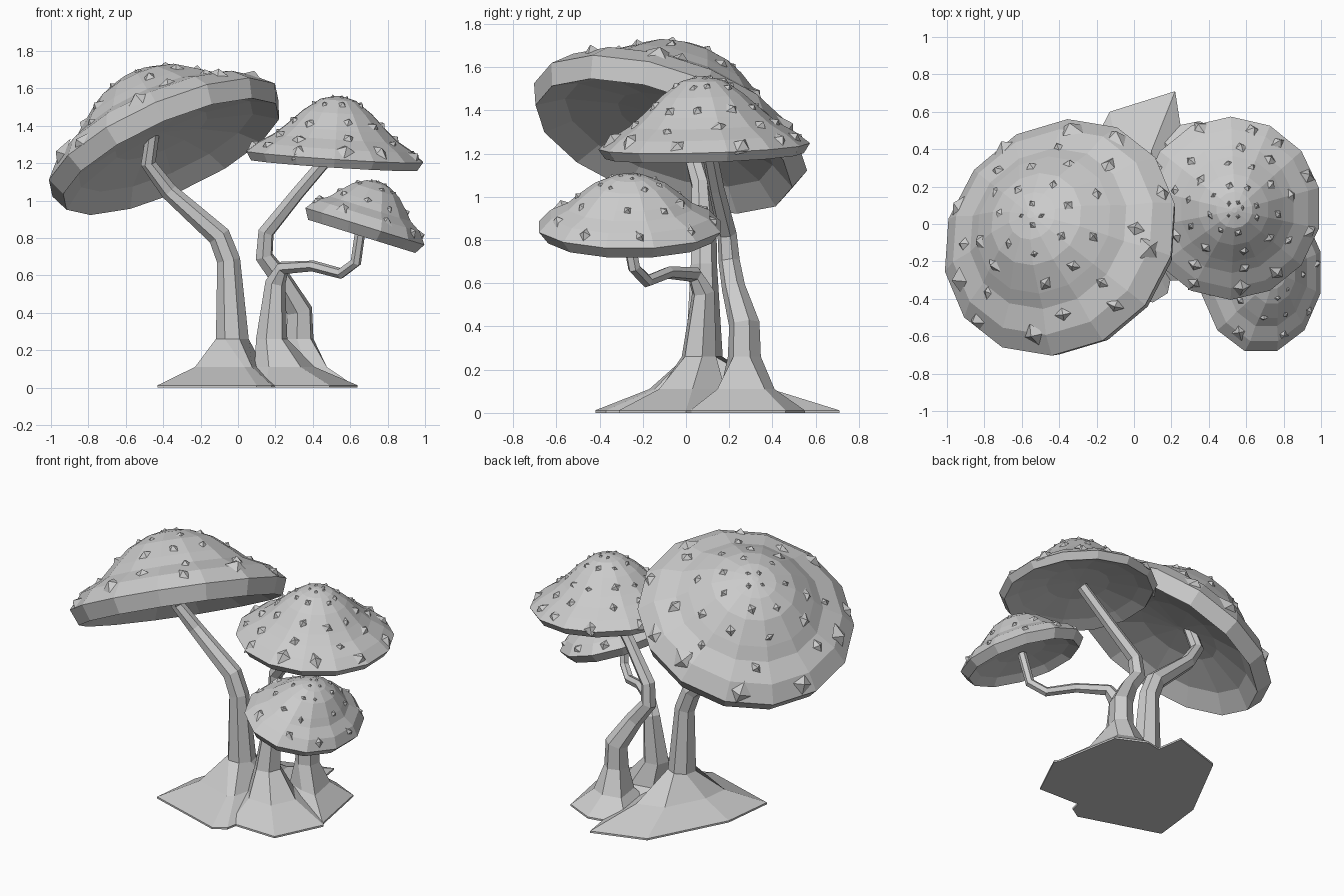
import bpy, bmesh, math, random
from mathutils import Vector, Matrix

random.seed(4)
cube = bpy.data.objects.get("Cube")
if cube:
    bpy.data.objects.remove(cube, do_unlink=True)

grey = bpy.data.materials.new("plain_grey")
grey.use_nodes = True
colour = (0.6, 0.6, 0.6, 1)
grey.diffuse_color = colour
grey.node_tree.nodes["Principled BSDF"].inputs["Base Color"].default_value = colour


def finish(name, bm, matrix=None):
    """Turn a bmesh into a flat shaded object."""
    bmesh.ops.recalc_face_normals(bm, faces=bm.faces)
    if matrix:
        bm.transform(matrix)
    mesh = bpy.data.meshes.new(name)
    bm.to_mesh(mesh)
    bm.free()
    mesh.materials.append(grey)
    obj = bpy.data.objects.new(name, mesh)
    bpy.context.collection.objects.link(obj)
    return obj


def skin(bm, rings):
    """Bridge a list of equal rings of points and close both ends."""
    loops = [[bm.verts.new(p) for p in ring] for ring in rings]
    n = len(loops[0])
    for a, b in zip(loops, loops[1:]):
        for i in range(n):
            j = (i + 1) % n
            bm.faces.new((a[i], a[j], b[j], b[i]))
    bm.faces.new(loops[0])
    bm.faces.new(loops[-1])


# Cap sections as (radius, height) fractions: two upper skins and the hollow underside
FULL = [(0.03, 1), (0.2, 0.95), (0.39, 0.82), (0.58, 0.59), (0.68, 0.45), (0.87, 0.31), (1, 0.1)]
SLIM = [(0.03, 1), (0.2, 0.94), (0.39, 0.75), (0.58, 0.5), (0.7, 0.36), (0.87, 0.22), (1, 0.07)]
UNDER = [(0.76, 0.04), (0.4, 0.17), (0.03, 0.2)]


def on_top(top, r):
    """Height and outward slope of the upper skin at radius fraction r."""
    for (r0, h0), (r1, h1) in zip(top, top[1:]):
        if r0 <= r <= r1:
            return h0 + (h1 - h0) * (r - r0) / (r1 - r0), (h0 - h1) / (r1 - r0)
    return 1, 0


def cap(name, top, lip, centre, tilt, rx, ry, height, sides, spots):
    turn = Vector((0, 0, 1)).rotation_difference(Vector(tilt))
    place = Matrix.Translation(centre) @ turn.to_matrix().to_4x4()
    bm = bmesh.new()
    angles = [math.tau * (i + 0.5) / sides for i in range(sides)]
    skin(bm, [[(r * rx * math.cos(a), r * ry * math.sin(a), h * height) for a in angles]
              for r, h in top + [lip] + UNDER])
    finish(name, bm, place)

    # Pyramid warts in rings over the cap
    bm = bmesh.new()
    for ring, (r, count) in enumerate(spots):
        for i in range(count):
            a = math.tau * (i + 0.37 * ring + random.uniform(-0.2, 0.2)) / count
            rr = r + random.uniform(-0.05, 0.05) * r
            h, slope = on_top(top, rr)
            c, s = math.cos(a), math.sin(a)
            normal = Vector((c * slope * height / rx, s * slope * height / ry, 1)).normalized()
            size = (0.038 + 0.04 * r) * (0.32 + rx) * random.uniform(0.75, 1.1)
            spin = Vector((0, 0, 1)).rotation_difference(normal).to_matrix().to_4x4()
            spot = Vector((rr * rx * c, rr * ry * s, h * height)) - normal * 0.014
            m = (Matrix.Translation(spot) @ spin
                 @ Matrix.Rotation(random.uniform(0, 3), 4, "Z")
                 @ Matrix.Diagonal((1, random.uniform(0.65, 1), 1, 1)))
            base = [bm.verts.new(m @ Vector((size * math.cos(k * math.pi / 2),
                                             size * math.sin(k * math.pi / 2), 0)))
                    for k in range(4)]
            tip = bm.verts.new(m @ Vector((0.2 * size, 0, 0.015 + size * 0.33)))
            bm.faces.new(base)
            for k in range(4):
                bm.faces.new((base[k], base[(k + 1) % 4], tip))
    finish(name + "_warts", bm, place)


def stem(name, outline, path):
    """Bent stalk following (x, y, z, radius) points, flaring into a foot outline."""
    points = [Vector(p[:3]) for p in path]
    hub, n = points[0], len(outline)
    feet = [Vector((x, y, 0.012)) for x, y in outline]
    middle = [hub.lerp(f, 0.5) for f in feet]
    for m in middle:
        m.z = 0.11
    rings = [[Vector((f.x, f.y, 0)) for f in feet], feet, middle]
    start = math.atan2(outline[0][1] - hub.y, outline[0][0] - hub.x)
    for i, p in enumerate(points):
        ahead = points[min(i + 1, len(points) - 1)] - p
        behind = p - points[max(i - 1, 0)]
        axis = ahead.normalized() + behind.normalized()
        if i == 0:
            axis = Vector((0, 0, 1))
        q = Vector((0, 0, 1)).rotation_difference(axis)
        r = path[i][3]
        rings.append([p + q @ Vector((r * math.cos(start + math.tau * k / n),
                                      r * math.sin(start + math.tau * k / n), 0))
                      for k in range(n)])
    bm = bmesh.new()
    skin(bm, rings)
    finish(name, bm)


# Tall mushroom, leaning back and to one side
stem("large_stem",
     [(0.18, -0.37), (0.3, 0.2), (0.22, 0.71), (-0.13, 0.6), (-0.39, 0.1), (-0.43, -0.25), (0.1, -0.42)],
     [(-0.03, 0.08, 0.26, 0.09), (-0.05, 0.08, 0.68, 0.064), (-0.1, 0.08, 0.81, 0.062),
      (-0.37, 0.07, 1.05, 0.047), (-0.48, 0.03, 1.2, 0.042), (-0.45, -0.03, 1.4, 0.036)])
cap("large_cap", FULL, (0.94, -0.13), (-0.38, -0.085, 1.285), (-0.45, 0.35, 1), 0.675, 0.665, 0.445, 14,
    [(0.09, 4), (0.3, 7), (0.52, 9), (0.72, 8), (0.91, 10)])

# Middle mushroom, upright at the back
stem("middle_stem",
     [(0.62, 0.02), (0.54, 0.46), (0.35, 0.55), (0.1, 0.5), (0.15, 0.15), (0.4, 0.05)],
     [(0.33, 0.27, 0.26, 0.078), (0.33, 0.27, 0.41, 0.072), (0.23, 0.22, 0.58, 0.055),
      (0.14, 0.2, 0.7, 0.05), (0.15, 0.19, 0.83, 0.045), (0.32, 0.14, 1.04, 0.038),
      (0.5, 0.1, 1.25, 0.035)])
cap("middle_cap", SLIM, (0.94, -0.06), (0.515, 0.085, 1.21), (0.065, -0.03, 1), 0.485, 0.49, 0.35, 14,
    [(0.09, 5), (0.27, 8), (0.5, 10), (0.7, 9), (0.91, 11)])

# Small mushroom on a hooked stem reaching forward
stem("small_stem",
     [(0.49, -0.31), (0.64, 0), (0.4, 0.3), (0.1, 0.25), (0.0, -0.1), (0.15, -0.3)],
     [(0.18, 0.06, 0.26, 0.085), (0.2, 0.08, 0.56, 0.055), (0.24, 0.04, 0.64, 0.038),
      (0.4, -0.08, 0.65, 0.03), (0.55, -0.18, 0.61, 0.03), (0.63, -0.24, 0.67, 0.03),
      (0.66, -0.28, 0.88, 0.028)])
cap("small_cap", FULL, (0.9, -0.1), (0.67, -0.26, 0.835), (0.31, 0, 1), 0.345, 0.435, 0.28, 12,
    [(0.1, 4), (0.32, 7), (0.58, 8), (0.86, 9)])
